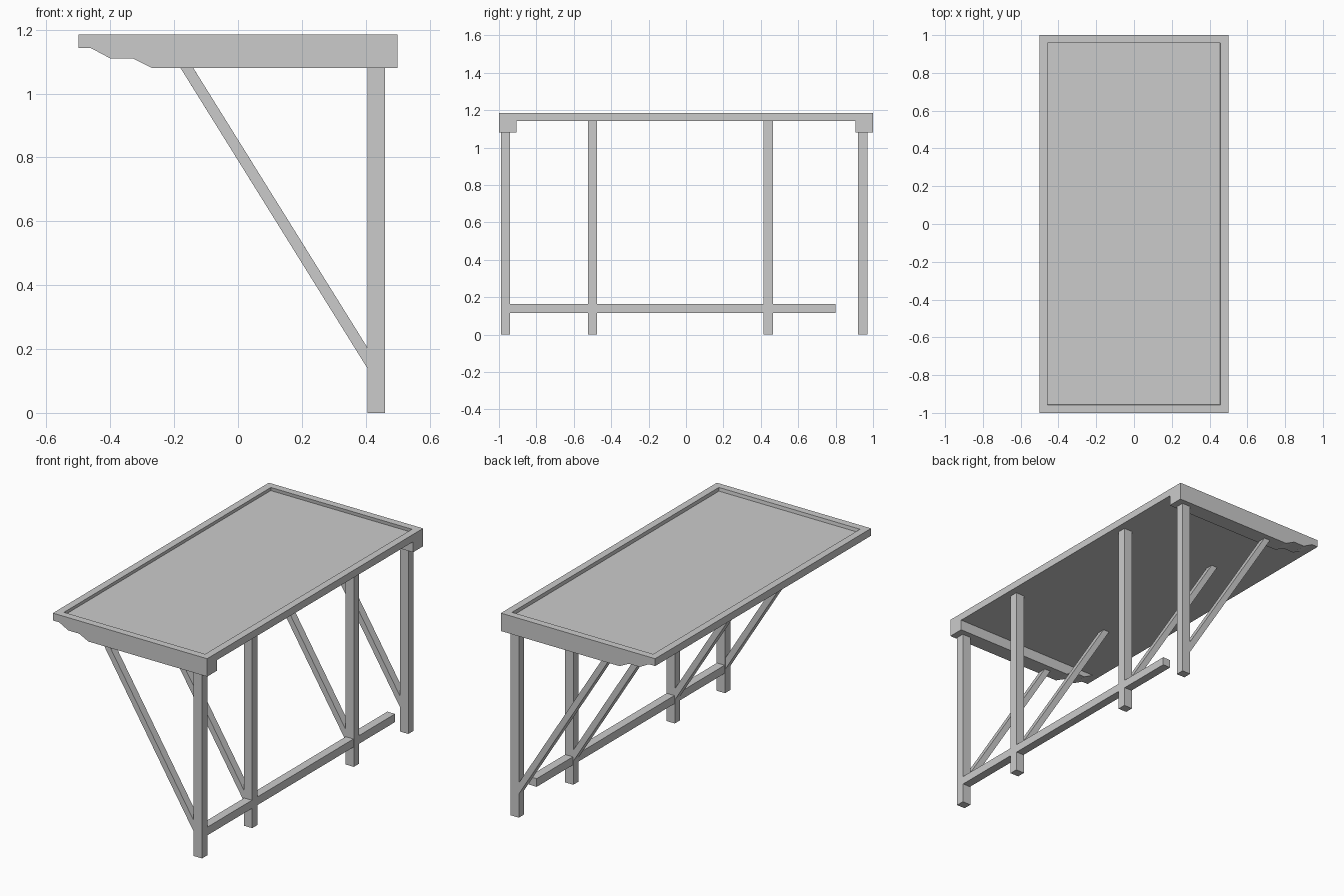
import bpy, bmesh
from mathutils import Vector

if "Cube" in bpy.data.objects:
    bpy.data.objects.remove(bpy.data.objects["Cube"])

TOP, SLAB, BEAM = 1.185, 1.142, 1.08   # tabletop, slab underside, beam underside


def finish(bm, name):
    bmesh.ops.recalc_face_normals(bm, faces=bm.faces)
    mesh = bpy.data.meshes.new(name)
    bm.to_mesh(mesh)
    bm.free()
    obj = bpy.data.objects.new(name, mesh)
    bpy.context.collection.objects.link(obj)
    return obj


def prism(name, profile, y0, y1):
    """Extrude an (x, z) outline from y0 to y1."""
    bm = bmesh.new()
    face = bm.faces.new([bm.verts.new((x, y0, z)) for x, z in profile])
    ext = bmesh.ops.extrude_face_region(bm, geom=[face])
    verts = [v for v in ext["geom"] if isinstance(v, bmesh.types.BMVert)]
    bmesh.ops.translate(bm, verts=verts, vec=(0, y1 - y0, 0))
    return finish(bm, name)


def box(name, x0, x1, y0, y1, z0, z1):
    return prism(name, [(x0, z0), (x1, z0), (x1, z1), (x0, z1)], y0, y1)


# Tabletop: slab with a raised rim around a shallow sunken panel
bm = bmesh.new()
bmesh.ops.create_cube(bm, size=1)
bmesh.ops.scale(bm, vec=(1, 2, TOP - SLAB), verts=bm.verts)
bmesh.ops.translate(bm, vec=(0, 0, (TOP + SLAB) / 2), verts=bm.verts)
bm.normal_update()
panel = max(bm.faces, key=lambda f: f.calc_center_median().z)
bmesh.ops.inset_region(bm, faces=[panel], thickness=0.06)
sunk = bmesh.ops.extrude_face_region(bm, geom=[panel])
verts = [v for v in sunk["geom"] if isinstance(v, bmesh.types.BMVert)]
bmesh.ops.translate(bm, vec=(-0.0025, 0.0025, -0.02), verts=verts)
if panel.is_valid:
    bmesh.ops.delete(bm, geom=[panel], context='FACES_ONLY')
finish(bm, "tabletop")

# Side beams with stepped, chamfered front ends
beam = [(-0.46, SLAB), (-0.40, 1.11), (-0.33, 1.11), (-0.27, BEAM),
        (0.5, BEAM), (0.5, SLAB)]
prism("left_beam", beam, -1.0, -0.907)
prism("right_beam", beam, 0.907, 1.0)

# Posts, each with a diagonal brace up to the overhang
supports = [(-0.965, BEAM), (-0.5, SLAB), (0.44, SLAB), (0.945, BEAM)]
for i, (y, z) in enumerate(supports, 1):
    box(f"post_{i}", 0.405, 0.46, y - 0.025, y + 0.025, 0, z)
    shift = (z - BEAM) / 1.606
    brace = [(0.405, 0.14), (0.405, 0.205), (-0.14 - shift, z), (-0.18 - shift, z)]
    prism(f"brace_{i}", brace, y - 0.0225, y + 0.0225)

# Low rail tying the posts together
box("rail", 0.408, 0.458, -0.94, 0.80, 0.115, 0.163)
